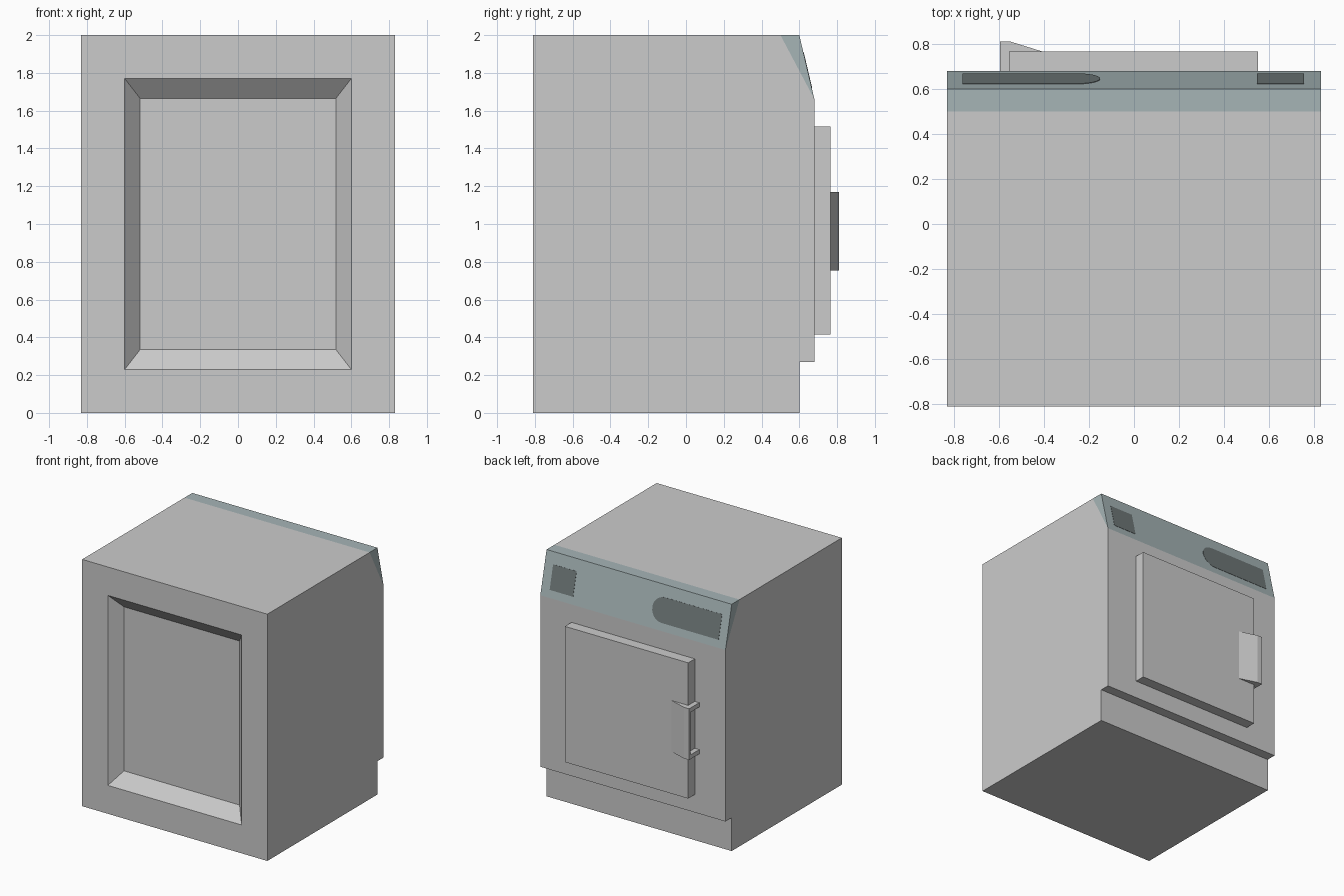
import bpy, bmesh, math
from mathutils import Vector

if "Cube" in bpy.data.objects:
    bpy.data.objects.remove(bpy.data.objects["Cube"])


def material(name, rgb):
    m = bpy.data.materials.new(name)
    m.diffuse_color = (*rgb, 1)
    m.use_nodes = True
    m.node_tree.nodes["Principled BSDF"].inputs["Base Color"].default_value = m.diffuse_color
    return m


def prism(name, outline, place, lo, hi, mat=None, edit=None):
    """Extrude a 2D outline from lo to hi; place(a, b, depth) gives the 3D point."""
    bm = bmesh.new()
    face = bm.faces.new([bm.verts.new(place(a, b, lo)) for a, b in outline])
    new = bmesh.ops.extrude_face_region(bm, geom=[face])["geom"]
    shift = Vector(place(0, 0, hi)) - Vector(place(0, 0, lo))
    bmesh.ops.translate(bm, vec=shift, verts=[v for v in new if isinstance(v, bmesh.types.BMVert)])
    bmesh.ops.recalc_face_normals(bm, faces=bm.faces)
    if edit:
        edit(bm)
    mesh = bpy.data.meshes.new(name)
    bm.to_mesh(mesh)
    bm.free()
    obj = bpy.data.objects.new(name, mesh)
    bpy.context.collection.objects.link(obj)
    if mat:
        mesh.materials.append(mat)
    return obj


def side(a, b, d):      # outline in YZ, depth along x
    return (d, a, b)


def plan(a, b, d):      # outline in XY, depth along z
    return (a, b, d)


def upright(a, b, d):   # outline in XZ, depth along y
    return (a, d, b)


# Sloped control panel plane, u along x, v up the slope
slope_base = Vector((0, 0.68, 1.66))
slope_up = Vector((0, -0.08, 0.34)).normalized()
slope_out = Vector((0, 0.34, 0.08)).normalized()


def slope(a, b, d):
    return slope_base + Vector((a, 0, 0)) + slope_up * b + slope_out * d


def sunk_front(bm):
    """Picture-frame border with a tapered recess on the -y side."""
    front = min(bm.faces, key=lambda f: f.calc_center_median().y)
    bmesh.ops.inset_region(bm, faces=[front], thickness=0.23, use_even_offset=True)
    inner = bmesh.ops.extrude_discrete_faces(bm, faces=[front])["faces"][0]
    mid = inner.calc_center_median()
    for v in inner.verts:
        v.co = mid + (v.co - mid) * 0.863 + Vector((0, 0.09, 0))


blue = material("panel_blue", (0.38, 0.46, 0.47))
dark = material("panel_dark", (0.16, 0.19, 0.19))

# Cabinet with toe kick and recessed front
prism("cabinet", [(-0.81, 0), (0.6, 0), (0.6, 0.27), (0.68, 0.27), (0.68, 1.66),
                  (0.5, 2), (-0.81, 2)], side, -0.83, 0.83, edit=sunk_front)

# Control panel wedge
prism("control_panel", [(0.5, 2), (0.68, 1.66), (0.6, 2)], side, -0.83, 0.83, blue)

# Dark inlays on the panel: square display and round-ended strip
v0, v1 = 0.06, 0.255
r, vm = (v1 - v0) / 2, (v0 + v1) / 2
prism("display", [(0.545, v0), (0.755, v0), (0.755, v1), (0.545, v1)], slope, -0.001, 0.002, dark)
arc = [(-0.15 - r + r * math.cos(t), vm + r * math.sin(t))
       for t in (math.pi * (i / 12 - 0.5) for i in range(13))]
prism("control_strip", [(-0.76, v1), (-0.76, v0)] + arc, slope, -0.001, 0.002, dark)

# Door
prism("door", [(-0.555, 0.415), (0.55, 0.415), (0.55, 1.515), (-0.555, 1.515)],
      upright, 0.68, 0.765)

# Handle: two end brackets joined by an angled grip plate
bracket = [(-0.595, 0.68), (-0.595, 0.81), (-0.55, 0.81), (-0.405, 0.765),
           (-0.555, 0.765), (-0.555, 0.68)]
prism("handle_lower_bracket", bracket, plan, 0.755, 0.79)
prism("handle_upper_bracket", bracket, plan, 1.135, 1.17)
prism("handle_grip", [(-0.595, 0.79), (-0.595, 0.81), (-0.55, 0.81), (-0.405, 0.765),
                      (-0.47, 0.765), (-0.55, 0.79)], plan, 0.79, 1.135)
